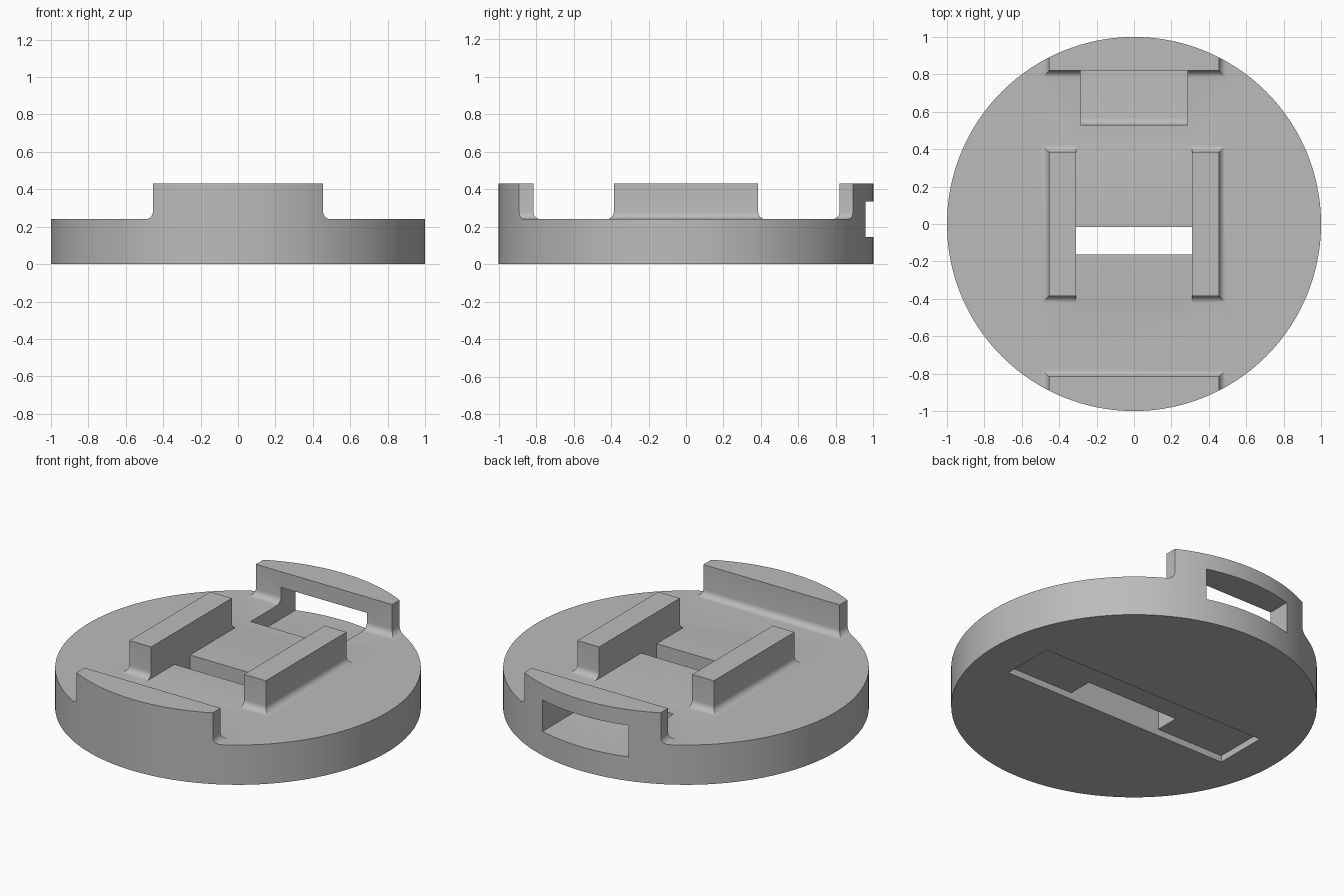
import bpy, bmesh, math

cube = bpy.data.objects.get("Cube")
if cube:
    bpy.data.objects.remove(cube, do_unlink=True)

TOP, WALL_TOP, R = 0.24, 0.43, 0.04
STEPS = 6

grey = bpy.data.materials.new("light grey")
grey.use_nodes = True
colour = (0.5, 0.5, 0.5, 1)
grey.diffuse_color = colour
grey.node_tree.nodes["Principled BSDF"].inputs["Base Color"].default_value = colour


def loft(name, rings):
    """Closed solid through equal-length rings of points."""
    bm = bmesh.new()
    loops = [[bm.verts.new(p) for p in ring] for ring in rings]
    n = len(loops[0])
    for a, b in zip(loops, loops[1:]):
        for i in range(n):
            j = (i + 1) % n
            bm.faces.new((a[i], a[j], b[j], b[i]))
    bm.faces.new(loops[0][::-1])
    bm.faces.new(loops[-1])
    bmesh.ops.recalc_face_normals(bm, faces=bm.faces)
    mesh = bpy.data.meshes.new(name)
    bm.to_mesh(mesh)
    bm.free()
    mesh.materials.append(grey)
    obj = bpy.data.objects.new(name, mesh)
    bpy.context.collection.objects.link(obj)
    return obj


def cylinder(name, radius, z0, z1, sides=128):
    ring = [(radius * math.cos(math.tau * i / sides), radius * math.sin(math.tau * i / sides))
            for i in range(sides)]
    return loft(name, [[(x, y, z) for x, y in ring] for z in (z0, z1)])


def block(name, x0, x1, y0, y1, z0, z1):
    rect = ((x0, y0), (x1, y0), (x1, y1), (x0, y1))
    return loft(name, [[(x, y, z) for x, y in rect] for z in (z0, z1)])


def filleted_block(name, x0, x1, y0, y1, left=1, right=1):
    """Raised block whose foot flares into the deck; left/right switch the x flares."""
    levels = [(R, TOP / 2)]
    for i in range(STEPS + 1):
        a = math.pi / 2 * i / STEPS
        levels.append((R * (1 - math.sin(a)), TOP + R * (1 - math.cos(a))))
    levels.append((0, WALL_TOP))
    rings = []
    for o, z in levels:
        a, b, c, d = x0 - o * left, x1 + o * right, y0 - o, y1 + o
        rings.append([(a, c, z), (b, c, z), (b, d, z), (a, d, z)])
    return loft(name, rings)


def combine(target, tool, operation):
    mod = target.modifiers.new(operation.lower(), 'BOOLEAN')
    mod.operation, mod.object, mod.solver = operation, tool, 'EXACT'
    bpy.context.view_layer.objects.active = target
    bpy.ops.object.modifier_apply(modifier=mod.name)
    bpy.data.objects.remove(tool, do_unlink=True)


# Deck with front wall, back wall and two side bars, trimmed to a round outline
body = cylinder("round_base", 1.2, -0.1, TOP)
for part in (
    filleted_block("front_wall", -0.455, 0.455, -1.1, -0.815),
    filleted_block("back_wall", -0.455, 0.455, 0.82, 1.1),
    filleted_block("left_bar", 0.31, 0.455, -0.385, 0.385, left=0),
    filleted_block("right_bar", -0.455, -0.31, -0.385, 0.385, right=0),
):
    combine(body, part, 'UNION')
combine(body, cylinder("outline", 1, 0, 1), 'INTERSECT')

# Back slot with a rounded inner floor edge
y0, floor, roof = 0.53, 0.145, 0.335
profile = [(1.2, roof), (y0, roof)]
for i in range(STEPS + 1):
    a = math.pi / 2 * i / STEPS
    profile.append((y0 + R * (1 - math.cos(a)), floor + R * (1 - math.sin(a))))
profile.append((1.2, floor))
slot = loft("back_slot", [[(x, y, z) for y, z in profile] for x in (-0.287, 0.287)])
combine(body, slot, 'DIFFERENCE')

# Shallow recess underneath and the opening that passes through the deck
combine(body, block("under_recess", -0.76, 0.76, -0.163, 0.163, -0.1, 0.04), 'DIFFERENCE')
combine(body, block("through_slot", -0.31, 0.31, -0.163, -0.015, -0.1, 0.35), 'DIFFERENCE')

bpy.ops.object.select_all(action='DESELECT')
body.select_set(True)
bpy.context.view_layer.objects.active = body
bpy.ops.object.shade_smooth_by_angle(angle=math.radians(30))
